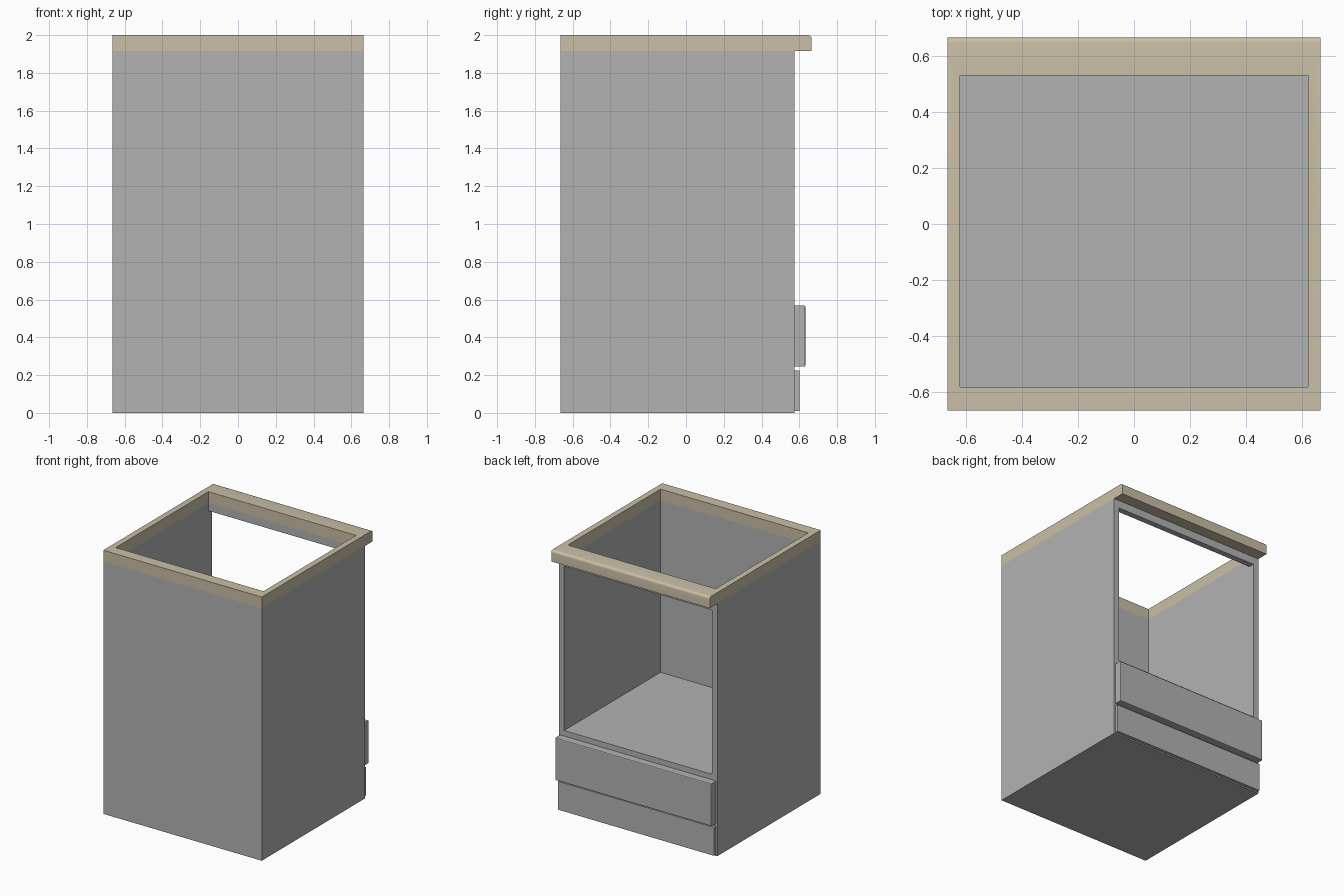
import bpy, bmesh

if "Cube" in bpy.data.objects:
    bpy.data.objects.remove(bpy.data.objects["Cube"])


def material(name, rgb):
    m = bpy.data.materials.new(name)
    m.diffuse_color = (*rgb, 1)
    m.use_nodes = True
    m.node_tree.nodes["Principled BSDF"].inputs["Base Color"].default_value = m.diffuse_color
    return m


grey = material("grey paint", (0.45, 0.45, 0.45))
tan = material("tan worktop", (0.59, 0.52, 0.385))


def box(name, x, y, z, mat=None, bevel=0, segments=1, pick=None):
    """Box spanning x, y and z ranges; edges chosen by pick are bevelled."""
    bm = bmesh.new()
    bmesh.ops.create_cube(bm, size=1)
    for v in bm.verts:
        v.co = [r[0] + (c + 0.5) * (r[1] - r[0]) for c, r in zip(v.co, (x, y, z))]
    if bevel:
        edges = [e for e in bm.edges if pick(*e.verts)]
        bmesh.ops.bevel(bm, geom=edges, offset=bevel, segments=segments,
                        profile=0.5, affect='EDGES')
    mesh = bpy.data.meshes.new(name)
    bm.to_mesh(mesh)
    bm.free()
    ob = bpy.data.objects.new(name, mesh)
    bpy.context.collection.objects.link(ob)
    if mat:
        mesh.materials.append(mat)
    return ob


def cut(ob, cutter):
    cutter.hide_render = True
    cutter.display_type = 'WIRE'
    cutter.hide_set(True)
    mod = ob.modifiers.new("cut", 'BOOLEAN')
    mod.operation = 'DIFFERENCE'
    mod.solver = 'EXACT'
    mod.object = cutter


W = 0.665      # half width
INNER = 0.62   # half width of the cavity
BACK = 0.575   # open face of the carcass

# Carcass: well open at the top, plus the opening with a rail above it
carcass = box("carcass", (-W, W), (-W, BACK), (0, 1.915), grey)
well = box("well_cutter", (-INNER, INNER), (-0.58, 0.53), (0.61, 2.5))
opening = box("opening_cutter", (-INNER, INNER), (0.4, 0.9), (0.61, 1.855))
cut(carcass, well)
cut(carcass, opening)

# Worktop frame with a rounded overhanging edge
worktop = box("worktop", (-W, W), (-W, W), (1.915, 2), tan, 0.018, 5,
              lambda a, b: min(a.co.y, b.co.y) > W - 0.01 and min(a.co.z, b.co.z) > 1.99)
cut(worktop, well)
bpy.context.view_layer.objects.active = worktop
worktop.select_set(True)
bpy.ops.object.shade_smooth_by_angle()

# Drawer front with eased outer edges
box("drawer_front", (-W + 0.01, W - 0.01), (BACK, 0.632), (0.245, 0.568), grey, 0.007, 2,
    lambda a, b: min(a.co.y, b.co.y) > 0.63)

# Plinth board
box("plinth", (-W + 0.01, W - 0.01), (BACK, 0.6), (0.01, 0.225), grey)
